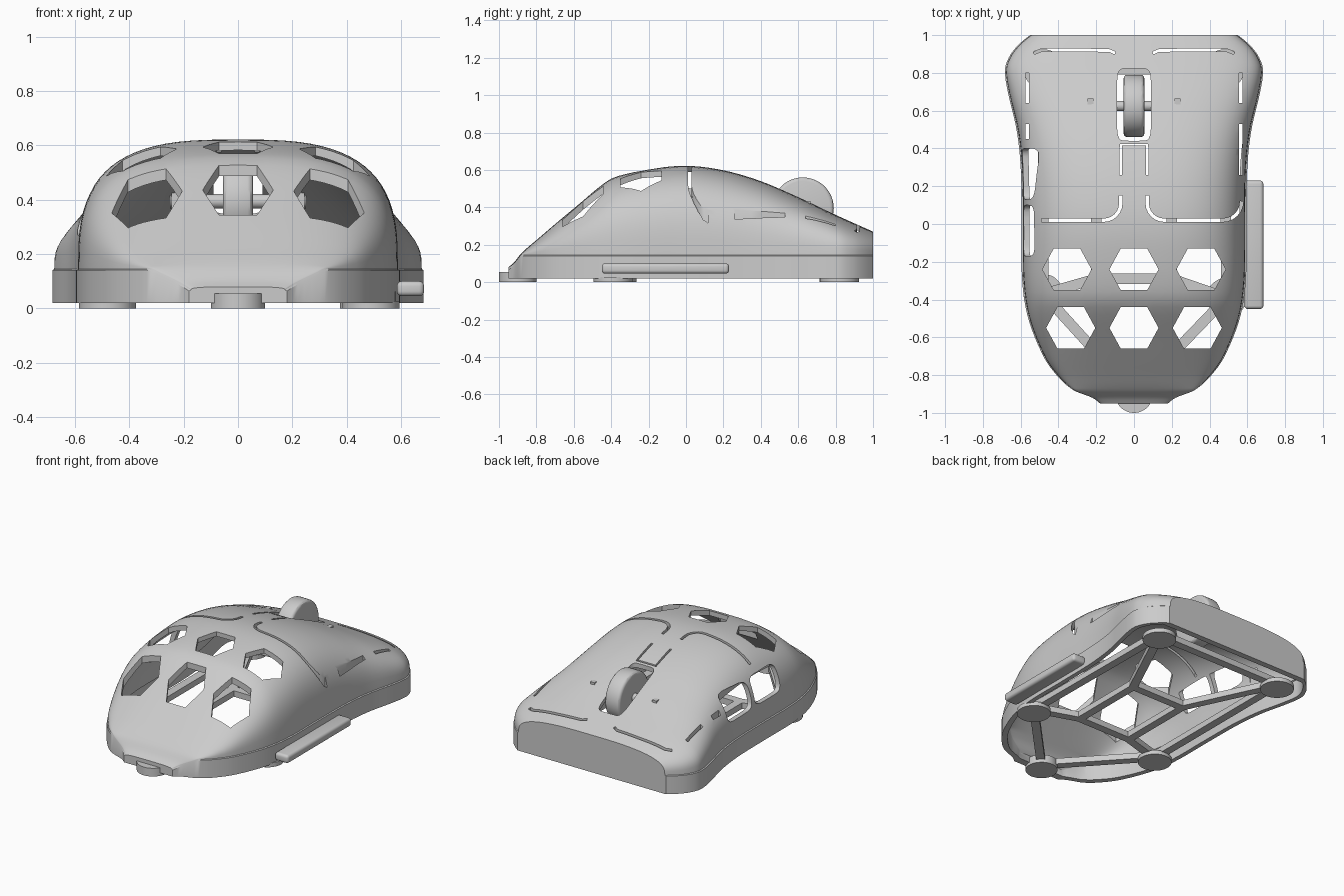
import bpy, bmesh, math
from mathutils import Vector, Matrix

if "Cube" in bpy.data.objects:
    bpy.data.objects.remove(bpy.data.objects["Cube"], do_unlink=True)

grey = bpy.data.materials.new("light_grey_plastic")
grey.use_nodes = True
GREY = (0.6, 0.6, 0.6, 1)
grey.diffuse_color = GREY
grey.node_tree.nodes["Principled BSDF"].inputs["Base Color"].default_value = GREY


def smooth_edges(ob):
    bpy.ops.object.select_all(action="DESELECT")
    ob.select_set(True)
    bpy.context.view_layer.objects.active = ob
    bpy.ops.object.shade_smooth_by_angle(angle=math.radians(30))


def finish(bm, name, smooth=True):
    bmesh.ops.recalc_face_normals(bm, faces=bm.faces)
    mesh = bpy.data.meshes.new(name)
    bm.to_mesh(mesh)
    bm.free()
    ob = bpy.data.objects.new(name, mesh)
    bpy.context.collection.objects.link(ob)
    mesh.materials.append(grey)
    if smooth:
        smooth_edges(ob)
    return ob


def carve(target, cutter):
    """Subtract the cutter, keeping the first solver that gives a sound result."""
    cutter.hide_render = True
    mod = target.modifiers.new("carve", "BOOLEAN")
    mod.operation, mod.object = "DIFFERENCE", cutter
    for solver in ("MANIFOLD", "EXACT", "FLOAT"):
        mod.solver = solver
        bpy.context.view_layer.update()
        graph = bpy.context.evaluated_depsgraph_get()
        result = bpy.data.meshes.new_from_object(target.evaluated_get(graph), depsgraph=graph)
        span = [v.co.y for v in result.vertices] or [0]
        if max(span) - min(span) > 1.9 and len(result.vertices) != len(target.data.vertices):
            target.modifiers.clear()
            target.data = result
            break
    target.modifiers.clear()
    bpy.data.objects.remove(cutter, do_unlink=True)


def spline(keys, y):
    """Smooth interpolation through (position, value) pairs."""
    def slope(i):
        a, b = keys[max(i - 1, 0)], keys[min(i + 1, len(keys) - 1)]
        return (b[1] - a[1]) / (b[0] - a[0])
    i = 0
    while i < len(keys) - 2 and y > keys[i + 1][0]:
        i += 1
    (y0, v0), (y1, v1) = keys[i], keys[i + 1]
    d = y1 - y0
    t = (y - y0) / d
    return ((2*t**3 - 3*t**2 + 1) * v0 + (t**3 - 2*t**2 + t) * d * slope(i)
            + (3*t**2 - 2*t**3) * v1 + (t**3 - t**2) * d * slope(i + 1))


# Shell: closed cross-sections lofted along y
WIDTH = [(-.95, .18), (-.92, .22), (-.88, .32), (-.8, .41), (-.7, .48), (-.5, .56), (-.3, .592),
         (0, .595), (.3, .6), (.5, .622), (.7, .668), (.82, .683), (.9, .652), (.96, .6), (1, .55)]
HEIGHT = [(-.95, .08), (-.92, .105), (-.88, .155), (-.8, .225), (-.6, .395), (-.45, .52), (-.38, .562),
          (-.2, .603), (0, .622), (.2, .598), (.4, .54), (.6, .455), (.8, .36), (1, .27)]
SEAM, STEP = .145, .007


def section(y, inset, floor):
    sample = y - inset * max(0, -y)
    w, h = spline(WIDTH, sample) - STEP - inset, spline(HEIGHT, sample) - inset
    base = min(SEAM, h - .012)
    half = [(w + STEP, floor), (w + STEP, base - .004), (w, base)]
    for i in range(1, 21):
        a = math.pi / 2 * i / 20
        half.append((w * math.cos(a) ** .667 if i < 20 else 0, base + (h - base) * math.sin(a) ** .667))
    return half + [(-x, z) for x, z in half[-2::-1]]


def loft(name, ys, inset, floor):
    bm = bmesh.new()
    rows = [[bm.verts.new((x, y, z)) for x, z in section(y, inset, floor)] for y in ys]
    for r, s in zip(rows, rows[1:]):
        for i in range(len(r)):
            j = (i + 1) % len(r)
            bm.faces.new((r[i], r[j], s[j], s[i]))
    bm.faces.new(rows[0])
    bm.faces.new(rows[-1])
    return finish(bm, name, False)


ys = [-.95 + .01 * i for i in range(15)] + [-.8 + .04 * i for i in range(41)]
ys += [.82 + .02 * i for i in range(10)]
shell = loft("shell", ys, 0, .02)
carve(shell, loft("hollow", [y for y in ys if -.905 < y < .975], .03, -.05))


# Cutters for every opening in the shell
def prism(bm, pts, lo, hi, place=lambda a, b, c: (a, b, c)):
    low = [bm.verts.new(place(a, b, lo)) for a, b in pts]
    high = [bm.verts.new(place(a, b, hi)) for a, b in pts]
    n = len(pts)
    bm.faces.new(low[::-1])
    bm.faces.new(high)
    for i in range(n):
        j = (i + 1) % n
        bm.faces.new((low[i], low[j], high[j], high[i]))


def rounded(cx, cy, rx, ry, n=28, power=.4):
    pts = []
    for i in range(n):
        c, s = math.cos(2 * math.pi * i / n), math.sin(2 * math.pi * i / n)
        pts.append((cx + rx * math.copysign(abs(c) ** power, c), cy + ry * math.copysign(abs(s) ** power, s)))
    return pts


def ribbon(pts, width=.018):
    pts = [Vector(p) for p in pts]
    left, right = [], []
    for i, p in enumerate(pts):
        d = (pts[min(i + 1, len(pts) - 1)] - pts[max(i - 1, 0)]).normalized()
        n = Vector((-d.y, d.x)) * width / 2
        left.append(p + n)
        right.append(p - n)
    return left + right[::-1]


def corner(cx, cy, r, start, end, n=6):
    return [(cx + r * math.cos(math.radians(start + (end - start) * i / n)),
             cy + r * math.sin(math.radians(start + (end - start) * i / n))) for i in range(n + 1)]


bm = bmesh.new()
# honeycomb openings
for y, side in ((-.24, .355), (-.55, .335)):
    for x in (-side, 0, side):
        prism(bm, [(x + a, y + b) for a, b in ((.13, 0), (.07, .11), (-.07, .11), (-.13, 0),
                                               (-.07, -.11), (.07, -.11))], .15, .8)
# wheel opening, then the slits around the two buttons
prism(bm, rounded(0, .632, .09, .192, power=.3), .15, .8)
prism(bm, ribbon([(-.07, .26), (-.07, .42), (.07, .42), (.07, .26)], .014), .2, .8)
for s in (-1, 1):
    flip = lambda pts: [(s * x, y) for x, y in pts]
    inner = corner(.16, .11, .09, 180, 270)
    outer = corner(.47, .12, .1, 270, 360) if s > 0 else [(.49, .02)]
    prism(bm, ribbon(flip([(.07, .15)] + inner + outer)), .2, .8)
    prism(bm, ribbon(flip([(.1, .905), (.13, .918), (.3, .922), (.49, .92), (.53, .905)]), .015), .15, .8)
    prism(bm, ribbon(flip([(.565, .64), (.565, .8)])), .2, .8)
    prism(bm, ribbon(flip([(.565, .26 if s > 0 else .45), (.565, .53)])), .2, .8)
# thumb button windows in the right wall
for y, z in ((-.035, .365), (.265, .36)):
    prism(bm, rounded(y, z, .135, .09), -.75, -.505, lambda a, b, c: (c, a, b))
carve(shell, finish(bm, "opening_cutter", False))
smooth_edges(shell)


# Simple solids
def cylinder(name, loc, r, depth, axis="Z", bevel=0):
    bm = bmesh.new()
    bmesh.ops.create_cone(bm, cap_ends=True, segments=48, radius1=r, radius2=r, depth=depth)
    if bevel:
        rims = [e for e in bm.edges if abs(e.verts[0].co.z - e.verts[1].co.z) < 1e-5]
        bmesh.ops.bevel(bm, geom=rims, offset=bevel, segments=3, profile=.5, affect="EDGES")
    turn = Matrix.Rotation(math.pi / 2, 4, "Y") if axis == "X" else Matrix()
    bm.transform(Matrix.Translation(loc) @ turn)
    return finish(bm, name)


def box(name, loc, size, angle=0, bevel=0):
    bm = bmesh.new()
    bmesh.ops.create_cube(bm, size=1)
    bm.transform(Matrix.Diagonal((*size, 1)))
    if bevel:
        bmesh.ops.bevel(bm, geom=bm.edges[:], offset=bevel, segments=4, profile=.5, affect="EDGES")
    bm.transform(Matrix.Translation(loc) @ Matrix.Rotation(angle, 4, "Z"))
    return finish(bm, name)


def bar(name, a, b, width=.055):
    d = Vector(b) - Vector(a)
    mid = (Vector(a) + Vector(b)) / 2
    box(name, (mid.x, mid.y, .042), (d.length, width, .04), math.atan2(d.y, d.x))


# Scroll wheel on its axle
cylinder("scroll_wheel", (0, .625, .395), .165, .11, "X", .02)
cylinder("wheel_axle", (0, .625, .395), .027, .5, "X")
for s in (-1, 1):
    box("axle_mount", (s * .23, .625, .39), (.03, .08, .09))

# Side rail on the left
box("side_rail", (.635, -.11, .073), (.1, .68, .055), bevel=.018)

# Feet and the open base frame
tail, back_l, back_r = (0, -.9), (.48, .82), (-.48, .82)
mid_l, mid_r = (.49, -.39), (-.48, -.37)
cylinder("tail_foot", (*tail, .0275), .1, .055)
for p in (back_l, back_r, mid_l, mid_r):
    cylinder("foot", (*p, .014), .105, .028)
ring = [back_l, back_r, mid_r, tail, mid_l]
square = [(.2, .23), (-.2, .23), (-.2, -.29), (.2, -.29)]
for loop, name in ((ring, "outer_frame_bar"), (square, "inner_frame_bar")):
    for a, b in zip(loop, loop[1:] + loop[:1]):
        bar(name, a, b)
for a, b in zip(square, (back_l, back_r, mid_r, mid_l)):
    bar("frame_strut", a, b)
for p, x in ((mid_l, .58), (mid_r, -.58)):
    bar("frame_anchor", p, (x, p[1]))
